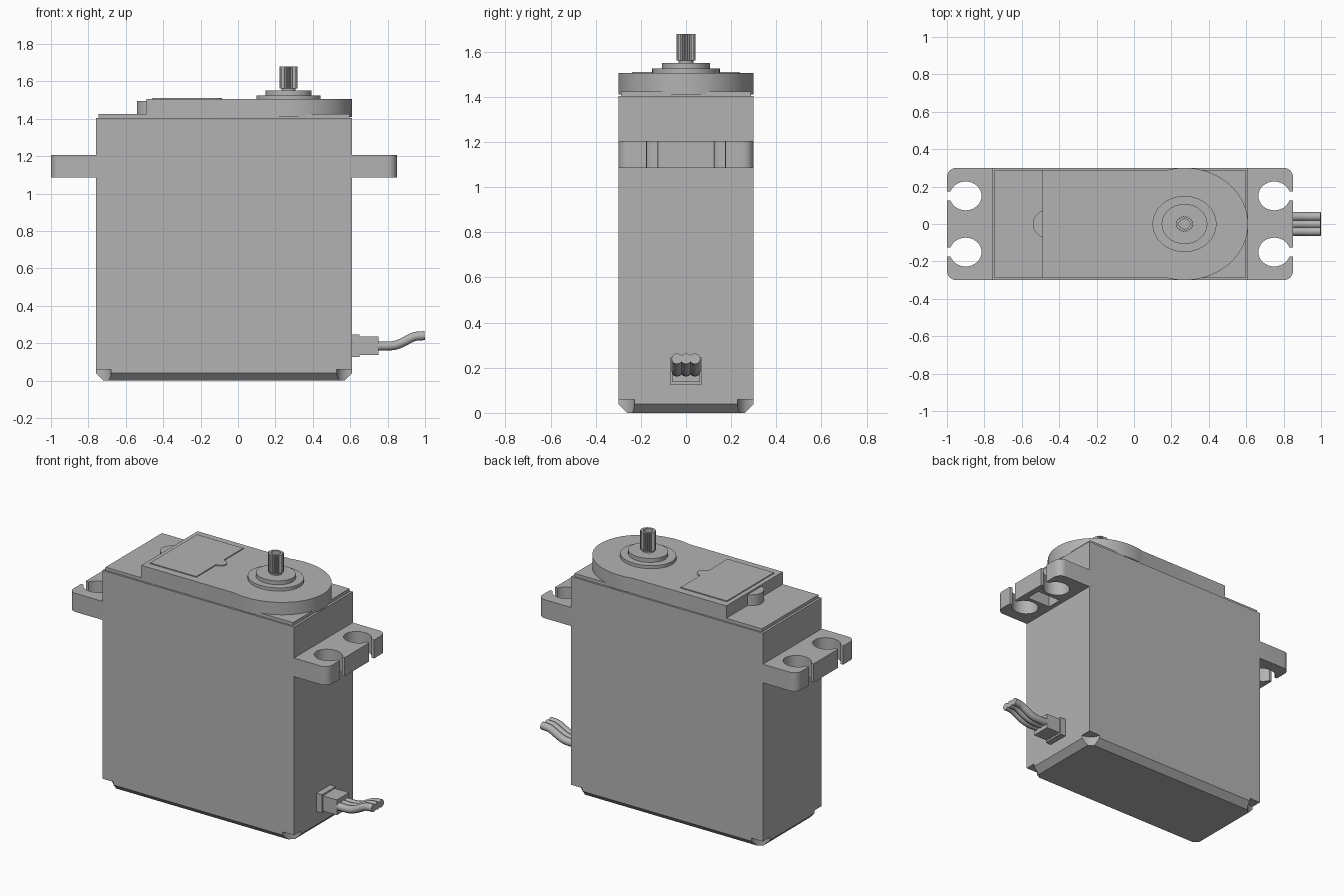
import bpy, bmesh
from math import sin, cos, pi, radians

if "Cube" in bpy.data.objects:
    bpy.data.objects.remove(bpy.data.objects["Cube"], do_unlink=True)

grey = bpy.data.materials.new("grey plastic")
grey.use_nodes = True
COLOUR = (0.45, 0.45, 0.45, 1)
grey.diffuse_color = COLOUR
grey.node_tree.nodes["Principled BSDF"].inputs["Base Color"].default_value = COLOUR

LEFT, RIGHT, HALF = -0.76, 0.61, 0.30   # case extents
SHAFT = 0.27                            # output axis x
STRETCH = 1.14                          # round parts are wider along x


def finish(name, bm, smooth=True):
    bmesh.ops.recalc_face_normals(bm, faces=bm.faces)
    mesh = bpy.data.meshes.new(name)
    bm.to_mesh(mesh)
    bm.free()
    obj = bpy.data.objects.new(name, mesh)
    bpy.context.collection.objects.link(obj)
    mesh.materials.append(grey)
    if smooth:
        bpy.ops.object.select_all(action='DESELECT')
        obj.select_set(True)
        bpy.context.view_layer.objects.active = obj
        bpy.ops.object.shade_smooth_by_angle(angle=radians(30))
    return obj


def loft(name, sections, smooth=True):
    """Solid through outlines of equal length: (points, z) pairs."""
    bm = bmesh.new()
    rings = [[bm.verts.new((x, y, z)) for x, y in pts] for pts, z in sections]
    bm.faces.new(rings[0][::-1])
    bm.faces.new(rings[-1])
    for a, b in zip(rings, rings[1:]):
        for i in range(len(a)):
            j = (i + 1) % len(a)
            bm.faces.new((a[i], a[j], b[j], b[i]))
    return finish(name, bm, smooth)


def prism(name, pts, z0, z1, smooth=True):
    return loft(name, [(pts, z0), (pts, z1)], smooth)


def rect(x0, x1, y):
    return [(x0, -y), (x1, -y), (x1, y), (x0, y)]


def arc(cx, cy, rx, ry, a0, a1, n):
    return [(cx + rx * cos(radians(a0 + (a1 - a0) * i / n)),
             cy + ry * sin(radians(a0 + (a1 - a0) * i / n))) for i in range(n + 1)]


def disc(cx, cy, r, n=48):
    return arc(cx, cy, r * STRETCH, r, 0, 360, n)[:-1]


def cut(obj, cutter):
    bpy.context.view_layer.objects.active = obj
    mod = obj.modifiers.new("cut", 'BOOLEAN')
    mod.operation, mod.solver, mod.object = 'DIFFERENCE', 'EXACT', cutter
    bpy.ops.object.modifier_apply(modifier=mod.name)
    bpy.data.objects.remove(cutter, do_unlink=True)


# Case with bevelled base and a screw recess under each corner
case = loft("case", [(rect(LEFT + 0.04, RIGHT - 0.04, HALF - 0.04), 0),
                     (rect(LEFT, RIGHT, HALF), 0.04),
                     (rect(LEFT, RIGHT, HALF), 1.405)], smooth=False)
for x in (LEFT, RIGHT):
    for y in (-HALF, HALF):
        cut(case, prism("recess_cutter", disc(x, y, 0.072, 32), -0.1, 0.06))

# Lid, raised gear housing and its round tab
prism("lid", rect(LEFT + 0.015, RIGHT - 0.015, HALF - 0.012), 1.40, 1.425, False)
START = 72
housing = [(-0.49, -0.288)] + arc(SHAFT, 0, 0.34, HALF, -106, 106, 56) + [(-0.49, 0.288)]
prism("gear_housing", housing, 1.41, 1.505)
prism("housing_tab", disc(-0.45, 0, 0.08), 1.42, 1.495)

# Thin label plate with a finger tab
label = [(-0.46, -0.24), (-0.13, -0.24)] + arc(-0.13, 0, 0.045, 0.04, -90, 90, 12) + \
        [(-0.13, 0.24), (-0.46, 0.24)]
prism("label_plate", label, 1.503, 1.511, False)

# Bearing steps and neck
for name, r, z0, z1 in (("bearing_flange", 0.15, 1.50, 1.525),
                        ("bearing_step", 0.107, 1.52, 1.55),
                        ("shaft_neck", 0.034, 1.54, 1.57)):
    prism(name, disc(SHAFT, 0, r), z0, z1)

# Splined output shaft with a screw hole
TEETH = 24
spline = []
for i in range(TEETH * 2):
    r = 0.043 if i % 2 else 0.037
    a = pi * i / TEETH
    spline.append((SHAFT + r * STRETCH * cos(a), r * sin(a)))
shaft = prism("output_shaft", spline, 1.562, 1.68, False)
cut(shaft, prism("hole_cutter", disc(SHAFT, 0, 0.026, 24), 1.60, 1.75))

# Mounting ears: rounded plates with two open-slotted holes each
half = [(0.24, 0.125)] + arc(0.14, 0.15, 0.085, 0.077, -18, -342, 36) + \
       [(0.24, 0.175)] + arc(0.19, 0.25, 0.05, 0.05, 0, 90, 8) + [(-0.02, HALF)]
outline = [(u, -y) for u, y in reversed(half)] + half
for name, edge, side in (("left_ear", RIGHT, 1), ("right_ear", LEFT, -1)):
    ear = prism(name, [(edge + side * u, y) for u, y in outline], 1.085, 1.205)
    x0, x1 = sorted((edge + side * 0.03, edge + side * 0.20))
    cut(ear, prism("pocket_cutter", rect(x0, x1, 0.05), 1.0, 1.17, False))

# Cable grommet
prism("grommet_flange", rect(0.60, 0.65, 0.07), 0.125, 0.245, False)
prism("grommet", rect(0.64, 0.75, 0.062), 0.137, 0.235, False)

# Three-wire cable
for name, y in (("front_wire", -0.04), ("middle_wire", 0), ("back_wire", 0.04)):
    curve = bpy.data.curves.new(name, 'CURVE')
    curve.dimensions = '3D'
    curve.bevel_depth, curve.bevel_resolution = 0.024, 4
    curve.use_fill_caps = True
    path = curve.splines.new('BEZIER')
    stops = [(0.74, 0.185, 0.03, 0), (0.83, 0.187, 0.03, 0.004),
             (0.92, 0.225, 0.03, 0.016), (0.998, 0.24, 0.03, 0.002)]
    path.bezier_points.add(len(stops) - 1)
    for p, (x, z, dx, dz) in zip(path.bezier_points, stops):
        p.co = (x, y, z)
        p.handle_left = (x - dx, y, z - dz)
        p.handle_right = (x + dx, y, z + dz)
    curve.materials.append(grey)
    wire = bpy.data.objects.new(name, curve)
    bpy.context.collection.objects.link(wire)
